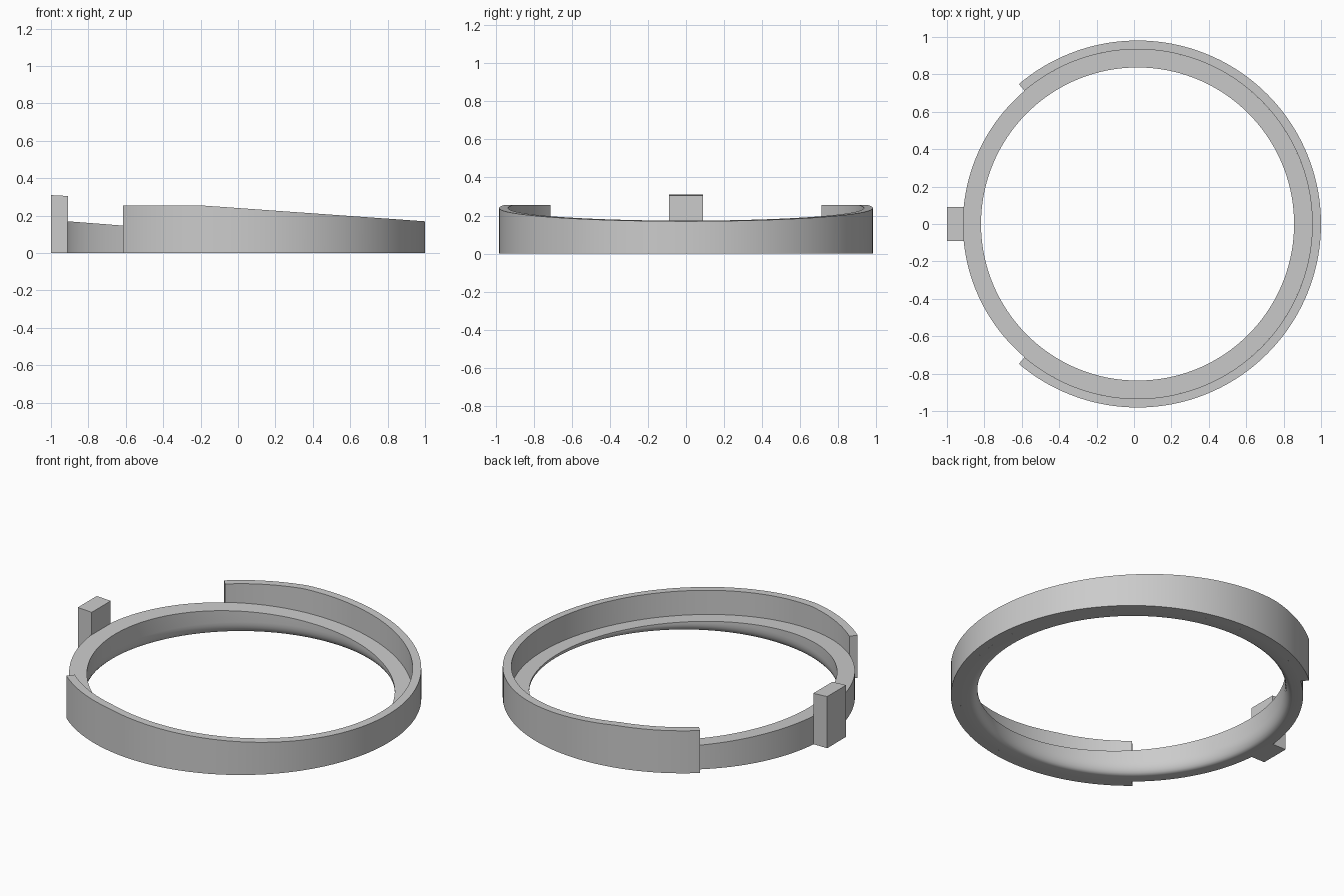
import bpy, bmesh, math

cube = bpy.data.objects.get("Cube")
if cube:
    bpy.data.objects.remove(cube, do_unlink=True)

CX = 0.019                      # ring centre along x
R_HOLE, R_MID, R_OUT = 0.837, 0.934, 0.981
WALL_END = math.radians(130.3)

grey = bpy.data.materials.new("plain_grey")
grey.use_nodes = True
colour = (0.6, 0.6, 0.6, 1)
grey.diffuse_color = colour
grey.node_tree.nodes["Principled BSDF"].inputs["Base Color"].default_value = colour


def ledge_z(x):
    return 0.17 - 0.078 * (x + 0.91)


def wall_z(x):
    return min(0.255, 0.255 - 0.071 * (x + 0.2))


def finish(name, bm, smooth=True):
    bmesh.ops.recalc_face_normals(bm, faces=bm.faces)
    mesh = bpy.data.meshes.new(name)
    bm.to_mesh(mesh)
    bm.free()
    obj = bpy.data.objects.new(name, mesh)
    bpy.context.collection.objects.link(obj)
    mesh.materials.append(grey)
    if smooth:
        bpy.ops.object.select_all(action="DESELECT")
        obj.select_set(True)
        bpy.context.view_layer.objects.active = obj
        bpy.ops.object.shade_smooth_by_angle(angle=math.radians(35))
    return obj


def sweep(name, section, start, end, steps, closed):
    """Carry a section, given as (radius, z) for each angle, around the ring."""
    bm = bmesh.new()
    rings = []
    for i in range(steps if closed else steps + 1):
        a = start + (end - start) * i / steps
        c, s = math.cos(a), math.sin(a)
        rings.append([bm.verts.new((CX + r * c, r * s, z)) for r, z in section(c)])
    n = len(rings[0])
    for i in range(steps):
        p, q = rings[i], rings[(i + 1) % len(rings)]
        for j in range(n):
            k = (j + 1) % n
            bm.faces.new((p[j], p[k], q[k], q[j]))
    if not closed:
        bm.faces.new(rings[0])
        bm.faces.new(rings[-1])
    return finish(name, bm)


# Base ring: sloped ledge on top, rounded lower edge in the bore
def base_section(c):
    inner = ledge_z(CX + R_HOLE * c)
    height, width = min(0.07, 0.8 * inner), 0.04
    pts = [(R_MID, 0), (R_MID, ledge_z(CX + R_MID * c)), (R_HOLE, inner)]
    for i in range(7):
        t = math.pi / 2 * i / 6
        pts.append((R_HOLE + width * (1 - math.cos(t)), height * (1 - math.sin(t))))
    return pts


sweep("base_ring", base_section, 0, 2 * math.pi, 160, True)


# Outer wall: open arc with a flat then falling top
def wall_section(c):
    return [(R_MID, 0), (R_OUT, 0),
            (R_OUT, wall_z(CX + R_OUT * c)), (R_MID, wall_z(CX + R_MID * c))]


sweep("outer_wall", wall_section, -WALL_END, WALL_END, 128, False)

# Upright tab at the open side, its top dipping slightly inward
bm = bmesh.new()
profile = [(-1, 0), (-0.908, 0), (-0.908, 0.305), (-1, 0.31)]
face = bm.faces.new([bm.verts.new((x, -0.09, z)) for x, z in profile])
side = bmesh.ops.extrude_face_region(bm, geom=[face])
bmesh.ops.translate(bm, vec=(0, 0.18, 0),
                    verts=[v for v in side["geom"] if isinstance(v, bmesh.types.BMVert)])
finish("upright_tab", bm, smooth=False)
